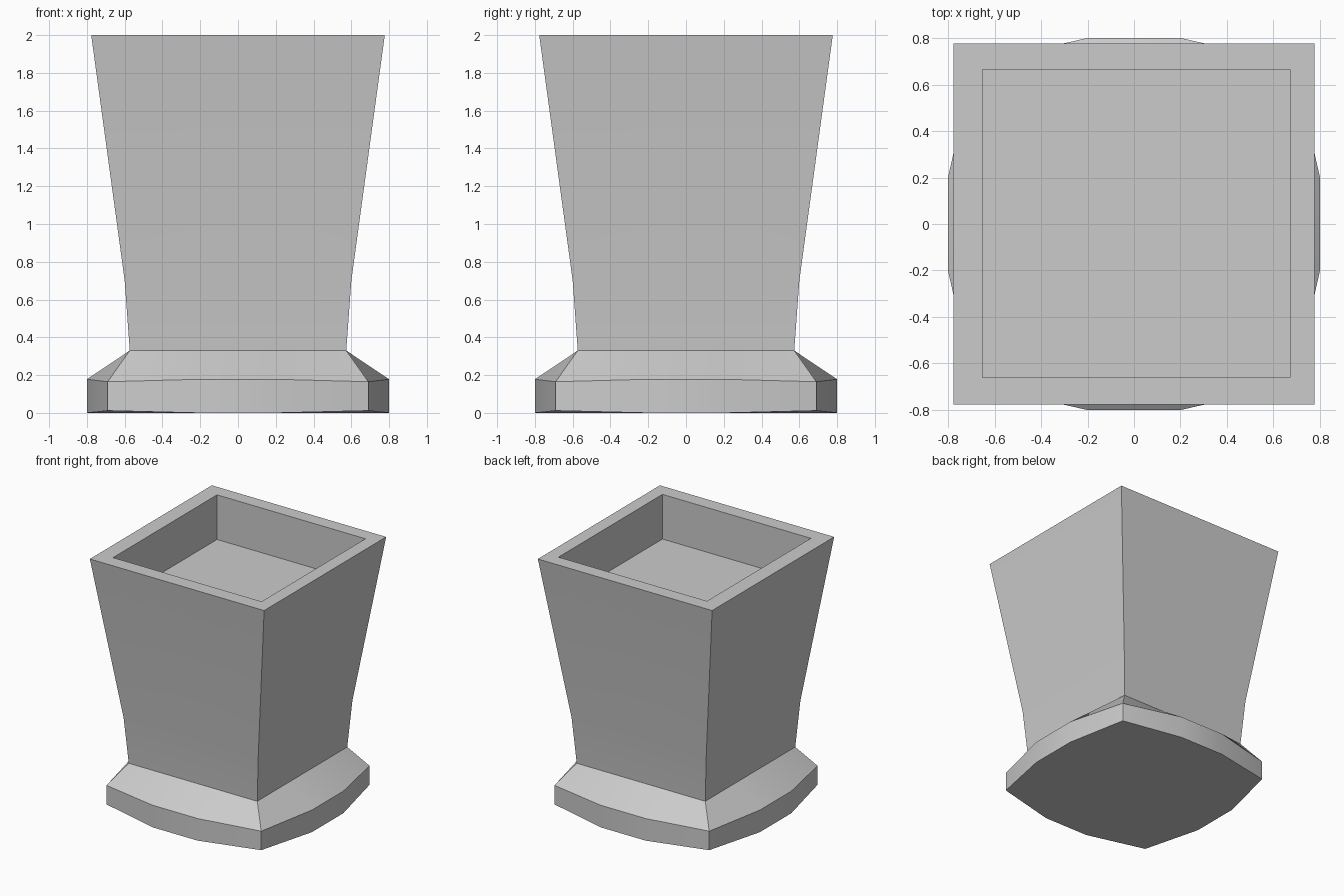
import bpy, bmesh

if "Cube" in bpy.data.objects:
    bpy.data.objects.remove(bpy.data.objects["Cube"])


def ring(bm, corner, bulge, z_corner, z_mid, mid=0.2, cx=0.0, cy=0.0):
    """Twelve-point square loop whose sides may bow outward."""
    side = [(corner, -corner, z_corner), (bulge, -mid, z_mid), (bulge, mid, z_mid)]
    verts = []
    for _ in range(4):
        verts += [bm.verts.new((x + cx, y + cy, z)) for x, y, z in side]
        side = [(-y, x, z) for x, y, z in side]
    return verts


def loft(name, rings, cap_start=False, cap_end=False):
    bm = bmesh.new()
    loops = [ring(bm, *r) for r in rings]
    for a, b in zip(loops, loops[1:]):
        for i in range(12):
            j = (i + 1) % 12
            bm.faces.new((a[i], a[j], b[j], b[i]))
    if cap_start:
        bm.faces.new(loops[0][::-1])
    if cap_end:
        bm.faces.new(loops[-1])
    mesh = bpy.data.meshes.new(name)
    bm.to_mesh(mesh)
    bm.free()
    obj = bpy.data.objects.new(name, mesh)
    bpy.context.collection.objects.link(obj)
    bpy.ops.object.select_all(action='DESELECT')
    obj.select_set(True)
    bpy.context.view_layer.objects.active = obj
    bpy.ops.object.shade_smooth_by_angle(angle=0.5)
    return obj


# Bowed foot with a sloping shoulder
loft("planter_foot", [
    (0.69, 0.80, 0.012, 0.0),
    (0.69, 0.80, 0.165, 0.178),
    (0.573, 0.573, 0.33, 0.33),
], cap_start=True)

# Flared square body, flat rim and recessed floor
loft("planter_body", [
    (0.573, 0.573, 0.33, 0.33),
    (0.60, 0.60, 0.70, 0.70),
    (0.777, 0.777, 2.0, 2.0),
    (0.662, 0.662, 2.0, 2.0, 0.2, 0.01, 0.002),
    (0.662, 0.662, 1.64, 1.64, 0.2, 0.01, 0.002),
], cap_end=True)
